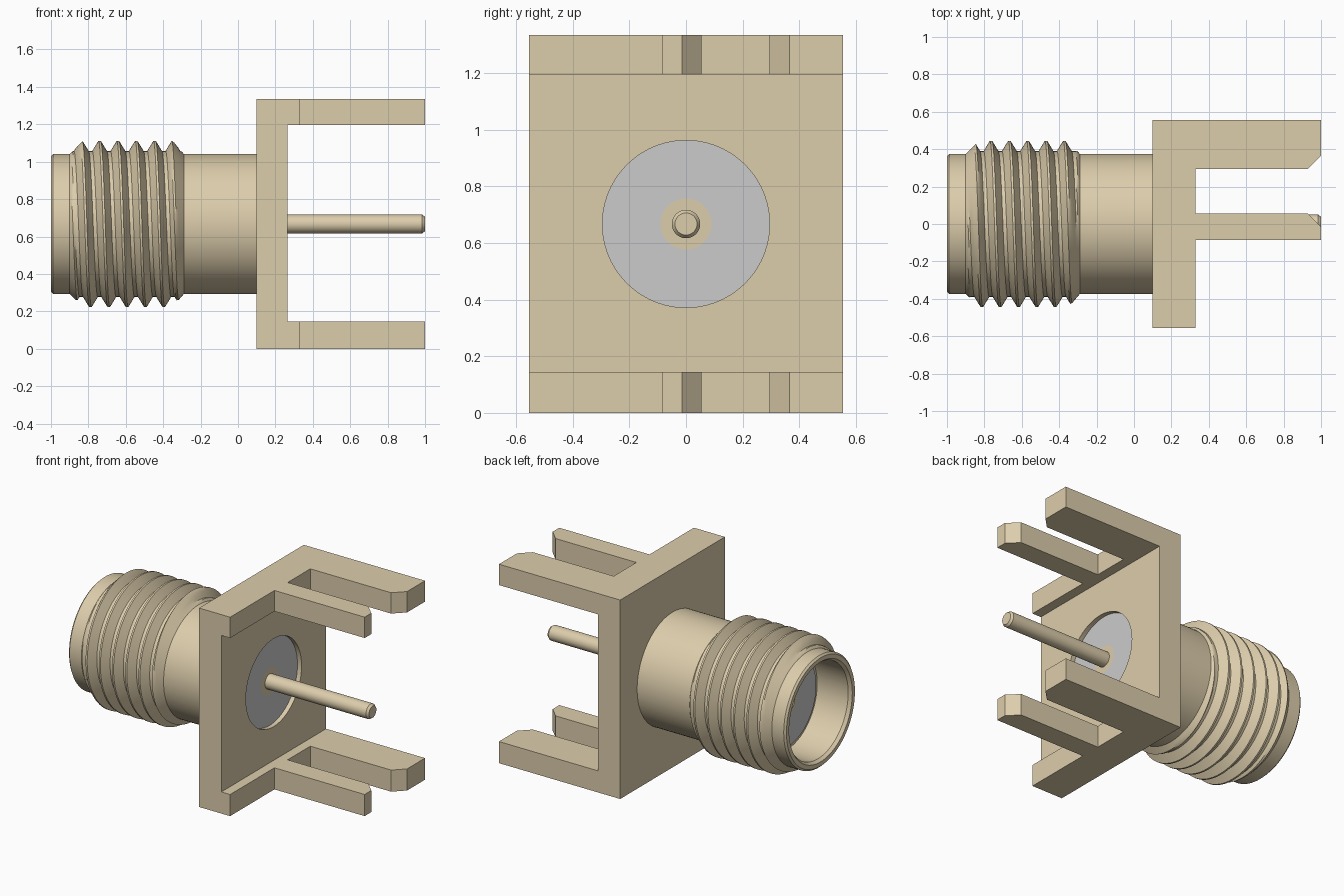
import bpy, bmesh, math

if "Cube" in bpy.data.objects:
    bpy.data.objects.remove(bpy.data.objects["Cube"])

AXIS_Z = 0.667
SEGS = 96


def material(name, rgb):
    m = bpy.data.materials.new(name)
    m.diffuse_color = (*rgb, 1)
    m.use_nodes = True
    m.node_tree.nodes["Principled BSDF"].inputs["Base Color"].default_value = m.diffuse_color
    return m


GOLD = material("gold_plating", (0.72, 0.61, 0.41))
WHITE = material("white_insulator", (0.73, 0.73, 0.71))


def finish(name, bm, mat):
    mesh = bpy.data.meshes.new(name)
    bm.to_mesh(mesh)
    bm.free()
    obj = bpy.data.objects.new(name, mesh)
    bpy.context.collection.objects.link(obj)
    mesh.materials.append(mat)
    return obj


def smooth(obj):
    bpy.ops.object.select_all(action='DESELECT')
    obj.select_set(True)
    bpy.context.view_layer.objects.active = obj
    bpy.ops.object.shade_smooth_by_angle(angle=math.radians(30))


def revolve(name, profile_at, mat):
    """Skin (x, radius) profiles placed around the x axis; profile_at(angle)."""
    bm = bmesh.new()
    cols = []
    for i in range(SEGS + 1):
        a = math.tau * i / SEGS
        cols.append([bm.verts.new((x, r * math.sin(a), AXIS_Z + r * math.cos(a)))
                     for x, r in profile_at(a)])
    for c, d in zip(cols, cols[1:]):
        for j in range(len(c) - 1):
            bm.faces.new((c[j], c[j + 1], d[j + 1], d[j]))
    bmesh.ops.remove_doubles(bm, verts=bm.verts, dist=1e-5)
    obj = finish(name, bm, mat)
    smooth(obj)
    return obj


# Hollow barrel, stepped socket bore
barrel = [(0.10, 0.295), (-0.75, 0.295), (-0.75, 0.32), (-0.98, 0.32), (-1, 0.335),
          (-1, 0.363), (-0.988, 0.375), (0.10, 0.375)]
revolve("barrel", lambda a: barrel, GOLD)

# Helical thread, tapered at both ends
PITCH, X0, X1 = 0.098, -0.90, -0.29
STEPS = (0, .1, .21, .33, .44, .56, .67, .79, .9)


def thread_profile(a):
    pts = []
    for turn in range(-2, 7):
        for u in STEPS:
            x = -0.74 + PITCH * (turn + u - 0.5 - a / math.tau)
            x = min(max(x, X0), X1)
            rise = min(1, max(0, (0.4 - abs(u - 0.5)) / 0.34))
            r = min(0.39 + 0.055 * rise, 0.375 + (x - X0), 0.375 + 1.17 * (X1 - x))
            pts.append((x, r))
    return pts


revolve("thread", thread_profile, GOLD)

# Insulator sleeve
sleeve = [(0.235, 0.09), (-0.76, 0.09), (-0.76, 0.295), (0.235, 0.295), (0.235, 0.09)]
revolve("insulator", lambda a: sleeve, WHITE)

# Centre contact: socket at one end, solder pin at the other
pin = [(-0.45, 0), (-0.45, 0.06), (-0.75, 0.06), (-0.76, 0.068), (-0.76, 0.09),
       (0.235, 0.09), (0.235, 0.05), (0.985, 0.05), (1, 0.039), (1, 0)]
revolve("centre_pin", lambda a: pin, GOLD)

# Mounting bracket: forked outline extruded to full height
outline = [(0.10, -0.555), (0.33, -0.555), (0.33, -0.085), (1, -0.085), (1, -0.015),
           (0.93, 0.055), (0.33, 0.055), (0.33, 0.295), (0.93, 0.295), (1, 0.365),
           (1, 0.555), (0.10, 0.555)]
bm = bmesh.new()
base = bm.faces.new([bm.verts.new((x, y, 0)) for x, y in outline])
ext = bmesh.ops.extrude_face_region(bm, geom=[base])
bmesh.ops.translate(bm, vec=(0, 0, 1.335),
                    verts=[v for v in ext["geom"] if isinstance(v, bmesh.types.BMVert)])
bmesh.ops.recalc_face_normals(bm, faces=bm.faces)
bracket = finish("mounting_bracket", bm, GOLD)

# Cutters: gap between the upper and lower legs, and the round bore
bpy.ops.mesh.primitive_cube_add(size=1, location=(0.265 + 0.5, 0, 0.67))
gap = bpy.context.object
gap.scale = (1, 2, 1.05)
bpy.ops.mesh.primitive_cylinder_add(vertices=SEGS, radius=0.295, depth=0.4,
                                    location=(0.18, 0, AXIS_Z),
                                    rotation=(0, math.pi / 2, 0))
bore = bpy.context.object
for cutter in (gap, bore):
    cutter.hide_render = True
    mod = bracket.modifiers.new("cut", 'BOOLEAN')
    mod.operation = 'DIFFERENCE'
    mod.solver = 'EXACT'
    mod.object = cutter
    bpy.context.view_layer.objects.active = bracket
    bpy.ops.object.modifier_apply(modifier=mod.name)
    bpy.data.objects.remove(cutter)
smooth(bracket)
